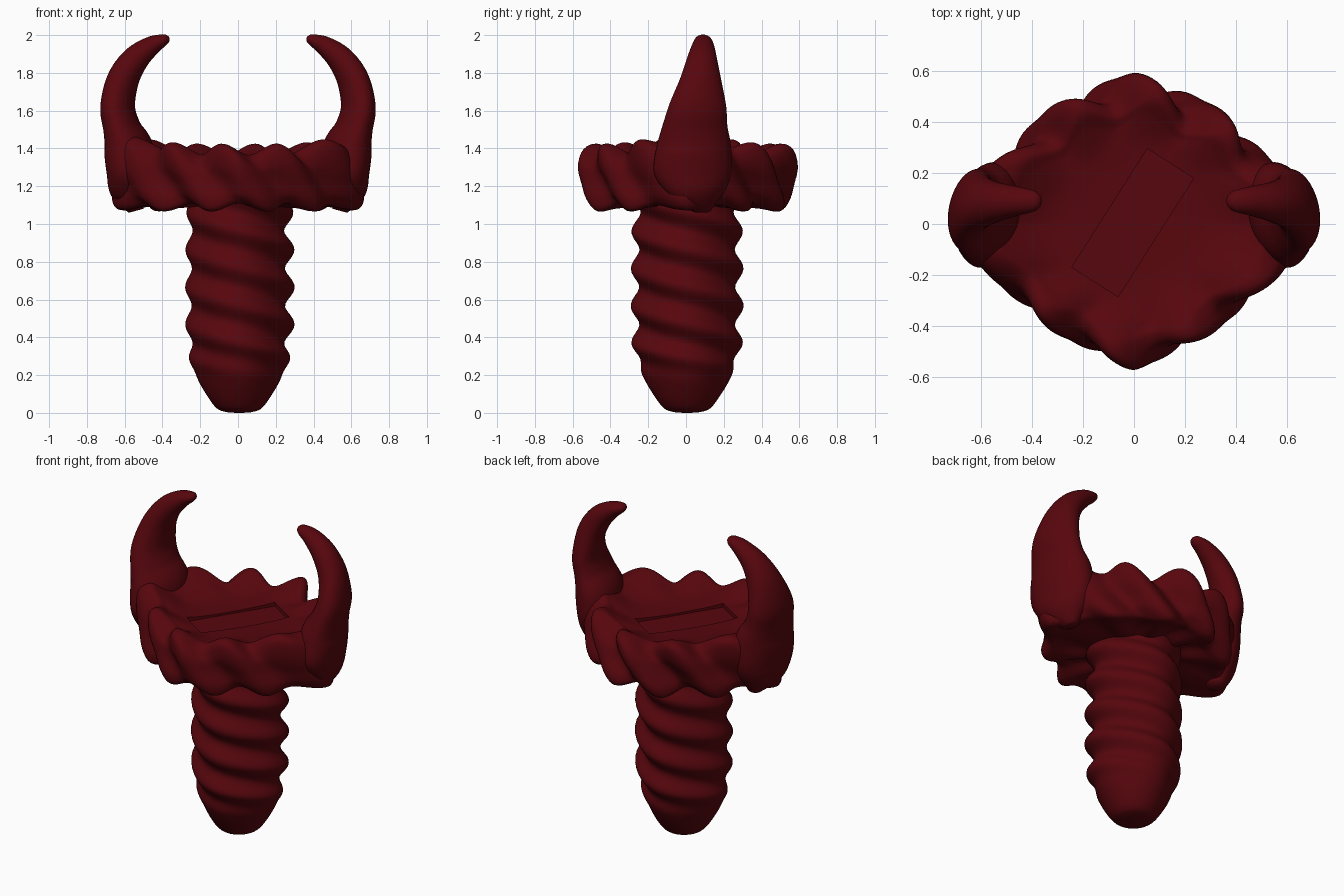
import bpy, bmesh
from math import sin, cos, pi, radians
from mathutils import Vector

if "Cube" in bpy.data.objects:
    bpy.data.objects.remove(bpy.data.objects["Cube"])

red = bpy.data.materials.new("dark_red")
red.diffuse_color = (0.095, 0.002, 0.004, 1)
red.use_nodes = True
red.node_tree.nodes["Principled BSDF"].inputs["Base Color"].default_value = red.diffuse_color


def spline(points, steps):
    """Catmull-Rom samples through points of any dimension."""
    p = [points[0]] + list(points) + [points[-1]]
    out = []
    for i in range(1, len(p) - 2):
        for s in range(steps):
            t = s / steps
            out.append([0.5 * (2 * b + (c - a) * t + (2 * a - 5 * b + 4 * c - d) * t * t
                               + (3 * b - a - 3 * c + d) * t ** 3)
                        for a, b, c, d in zip(*p[i - 1:i + 3])])
    return out + [list(points[-1])]


def skin(name, rings):
    """Join rings of points into a closed, smooth tube."""
    bm = bmesh.new()
    rows = [[bm.verts.new(co) for co in ring] for ring in rings]
    n = len(rows[0])
    for a, b in zip(rows, rows[1:]):
        for i in range(n):
            j = (i + 1) % n
            bm.faces.new((a[i], a[j], b[j], b[i]))
    bm.faces.new(rows[0][::-1])
    bm.faces.new(rows[-1])
    bmesh.ops.recalc_face_normals(bm, faces=bm.faces[:])
    mesh = bpy.data.meshes.new(name)
    bm.to_mesh(mesh)
    bm.free()
    ob = bpy.data.objects.new(name, mesh)
    bpy.context.collection.objects.link(ob)
    mesh.materials.append(red)
    return ob


def smooth(ob, angle=40):
    bpy.ops.object.select_all(action='DESELECT')
    ob.select_set(True)
    bpy.context.view_layer.objects.active = ob
    bpy.ops.object.shade_smooth_by_angle(angle=radians(angle))


def ramp(x, a, b):
    t = min(1, max(0, (x - a) / (b - a)))
    return t * t * (3 - 2 * t)


def angles(n):
    return [2 * pi * i / n for i in range(n)]


# shank with a double thread and a blunt tip
profile = [(0.005, 0), (0.07, 0.005), (0.125, 0.03), (0.185, 0.12), (0.23, 0.22),
           (0.255, 0.33), (0.262, 0.5), (0.262, 0.7), (0.26, 0.9), (0.255, 1.05), (0.255, 1.18)]
rings = []
for r, z in spline(profile, 10):
    ring = []
    for a in angles(96):
        wave = cos(2 * pi * (z - 0.27) / 0.198 + 2 * a)
        amp = 0.022 + 0.004 * cos(a)
        rr = r + amp * wave * ramp(z, 0.16, 0.36) + 0.006 * cos(4 * a) * ramp(z, 0.05, 0.2)
        ring.append((rr * cos(a) + 0.006, rr * sin(a) * 1.03 + 0.006, z))
    rings.append(ring)
smooth(skin("threaded_shank", rings), 60)

# diamond-shaped head: dished top, rim of slanting lobes
profile = [(0.01, 1.10), (0.4, 1.10), (0.7, 1.095), (0.88, 1.08), (0.95, 1.13), (0.96, 1.22),
           (0.975, 1.31), (0.93, 1.375), (0.83, 1.395), (0.72, 1.37), (0.55, 1.345),
           (0.3, 1.335), (0.01, 1.33)]
rings = []
for f, z in spline(profile, 6):
    ring = []
    for a in angles(200):
        c, s = cos(a), sin(a)
        p = 1.41 + 0.07 * s
        outline = (abs(c / 0.69) ** p + abs(s / 0.565) ** p + 0.004) ** (-1 / p)
        wave = cos(10 * (a - radians(11) - 1.6 * (1.36 - z)))
        edge = ramp(f, 0.5, 0.95)
        top = ramp(z, 1.25, 1.36)
        lobes = 1 - 0.5 * c ** 8
        r = f * outline + edge * wave * lobes * (0.032 + 0.01 * s)
        dz = top * (0.035 * edge * wave * lobes + 0.06 * ramp(f, 0.4, 0.9) * c ** 6)
        dz += (1 - ramp(z, 1.08, 1.18)) * 0.022 * ramp(f, 0.35, 0.6) * (0.4 - wave) * lobes
        ring.append((r * c, r * s, z + dz))
    rings.append(ring)
head = skin("lobed_head", rings)

# shallow driver slot cut across the dish
bpy.ops.mesh.primitive_cube_add(size=1, location=(-0.005, 0.005, 1.42), rotation=(0, 0, radians(57.5)))
cutter = bpy.context.object
cutter.name = "slot_cutter"
cutter.scale = (0.55, 0.215, 0.2)
cutter.hide_render = True
mod = head.modifiers.new("slot", 'BOOLEAN')
mod.operation = 'DIFFERENCE'
mod.object = cutter
bpy.ops.object.select_all(action='DESELECT')
bpy.context.view_layer.objects.active = head
head.select_set(True)
bpy.ops.object.modifier_apply(modifier="slot")
bpy.data.objects.remove(cutter)
smooth(head, 55)

# curved horns: x, z, half width, centre y, half depth
path = [(0.54, 1.07, 0.04, 0.08, 0.05), (0.565, 1.17, 0.11, 0.05, 0.15), (0.57, 1.27, 0.125, 0.035, 0.2),
        (0.58, 1.4, 0.13, 0.04, 0.195), (0.615, 1.51, 0.1, 0.045, 0.17),
        (0.637, 1.62, 0.092, 0.06, 0.148), (0.61, 1.76, 0.085, 0.078, 0.108), (0.545, 1.87, 0.072, 0.085, 0.08),
        (0.46, 1.942, 0.052, 0.09, 0.058), (0.395, 1.973, 0.032, 0.09, 0.042),
        (0.37, 1.981, 0.018, 0.09, 0.024), (0.362, 1.983, 0.003, 0.09, 0.004)]
pts = spline(path, 6)
for name, side in (("right_horn", 1), ("left_horn", -1)):
    rings = []
    for i, (x, z, w, y, d) in enumerate(pts):
        p, q = pts[max(i - 1, 0)], pts[min(i + 1, len(pts) - 1)]
        t = Vector((q[0] - p[0], q[1] - p[1])).normalized()
        rings.append([(side * (x + t.y * w * cos(a)), y + d * sin(a) - 0.04 * cos(a) * ramp(d, 0.06, 0.15),
                       z - t.x * w * cos(a)) for a in angles(40)])
    smooth(skin(name, rings), 60)
